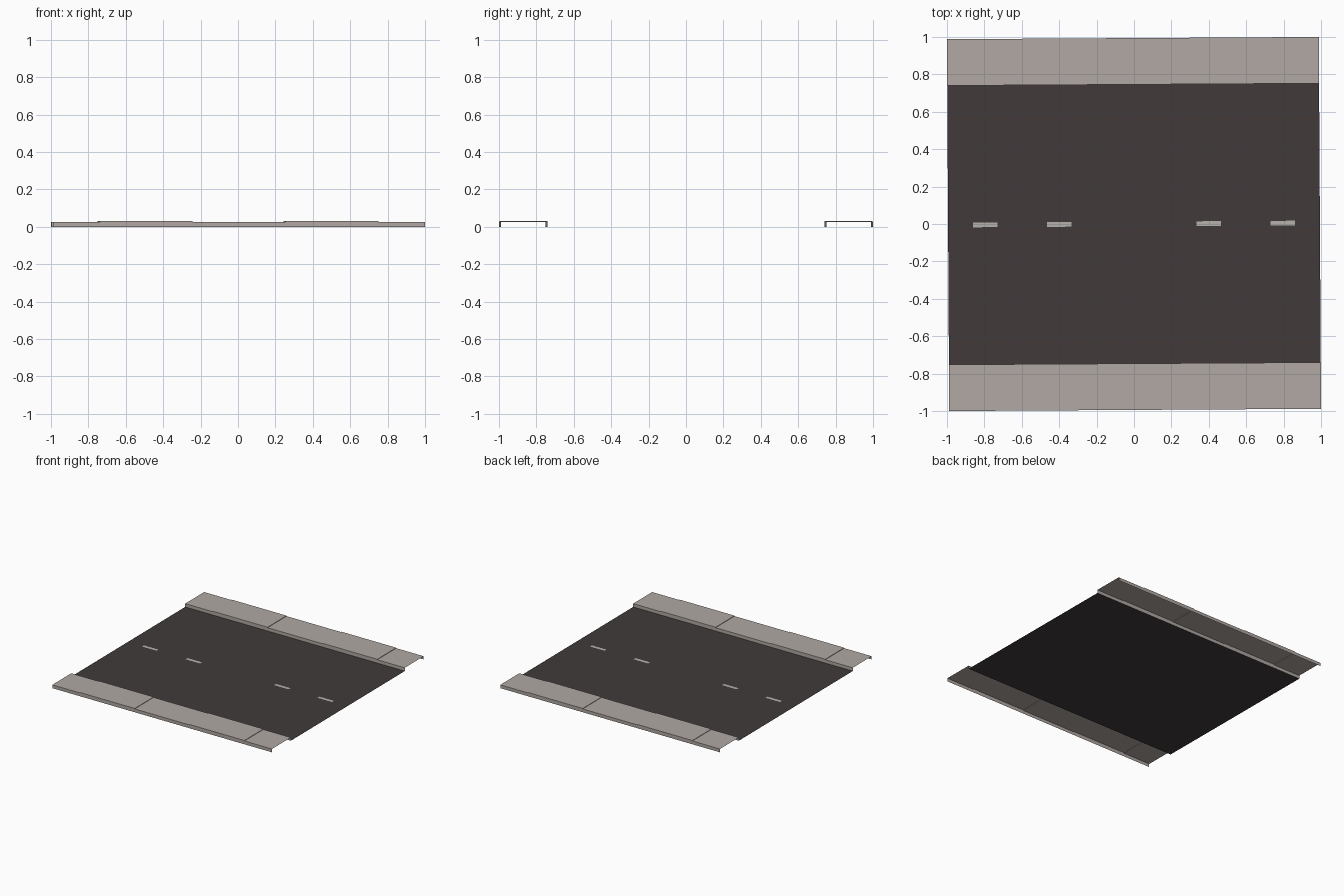
import bpy, bmesh, math

if "Cube" in bpy.data.objects:
    bpy.data.objects.remove(bpy.data.objects["Cube"])

H = 0.994           # half size of the tile
CURB = 0.746        # road / pavement boundary
LOW, HIGH = 0.027, 0.031
TILT = 0.006        # the whole tile is turned very slightly


def material(name, rgb):
    m = bpy.data.materials.new(name)
    m.diffuse_color = (*rgb, 1)
    m.use_nodes = True
    m.node_tree.nodes["Principled BSDF"].inputs["Base Color"].default_value = m.diffuse_color
    return m


asphalt = material("dark asphalt", (0.052, 0.043, 0.042))
paving = material("warm grey paving", (0.44, 0.395, 0.37))
paint = material("pale road paint", (0.47, 0.44, 0.41))


def make(name, mat, quads):
    bm = bmesh.new()
    for q in quads:
        bm.faces.new([bm.verts.new(p) for p in q])
    bmesh.ops.remove_doubles(bm, verts=bm.verts, dist=1e-5)
    me = bpy.data.meshes.new(name)
    bm.to_mesh(me)
    bm.free()
    me.materials.append(mat)
    ob = bpy.data.objects.new(name, me)
    ob.rotation_euler.z = TILT
    bpy.context.collection.objects.link(ob)
    return ob


def flat(x0, x1, y0, y1, z):
    return [(x0, y0, z), (x1, y0, z), (x1, y1, z), (x0, y1, z)]


# Road surface
make("road", asphalt, [flat(-H, H, -CURB, CURB, 0)])

# Centre line dashes
for i, x in enumerate((-0.795, -0.4, 0.4, 0.795)):
    make(f"lane_dash_{i + 1}", paint,
         [flat(x - 0.066, x + 0.066, -0.0125, 0.0125, 0.001)])

# Pavements: open shells of slabs alternating between two heights
edges = [-H, -0.745, -0.248, 0.248, 0.745, H]
heights = [LOW, HIGH, LOW, HIGH, LOW]
for name, y0, y1 in (("front_pavement", -H, -CURB), ("back_pavement", CURB, H)):
    quads = []
    for i, z in enumerate(heights):
        a, b = edges[i], edges[i + 1]
        quads.append(flat(a, b, y0, y1, z))
        quads.append([(a, y0, 0), (b, y0, 0), (b, y0, z), (a, y0, z)])
        quads.append([(b, y1, 0), (a, y1, 0), (a, y1, z), (b, y1, z)])
        if i < 4:   # riser between neighbouring slabs
            n = heights[i + 1]
            quads.append([(b, y0, n), (b, y1, n), (b, y1, z), (b, y0, z)])
    make(name, paving, quads)
